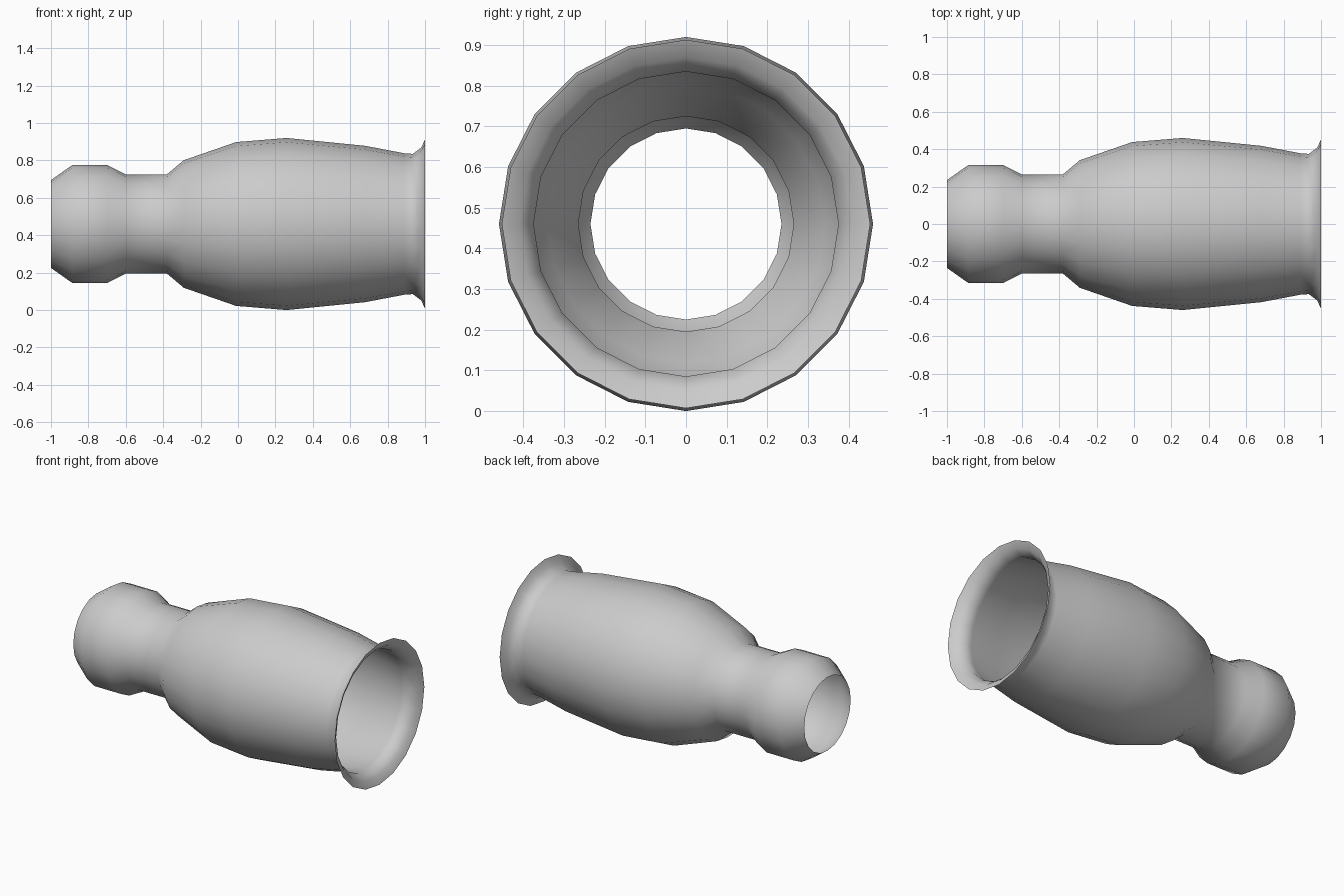
import bpy, bmesh
from math import tau, sin, cos

if "Cube" in bpy.data.objects:
    bpy.data.objects.remove(bpy.data.objects["Cube"])

SIDES = 20
AXIS_Z = 0.46

# Profile of the open sleeve: (x along the axis, radius)
profile = [
    (-1.0, 0.235), (-0.885, 0.316), (-0.70, 0.316),   # rounded collar
    (-0.60, 0.265), (-0.38, 0.265),                   # neck
    (-0.29, 0.341), (-0.01, 0.438), (0.26, 0.46),     # swelling body
    (0.68, 0.418), (0.89, 0.378), (0.935, 0.375),     # taper
    (0.98, 0.409), (1.0, 0.453),                      # flared lip
]

# Revolve the profile around the x axis, both ends open
bm = bmesh.new()
rings = [[bm.verts.new((x, r * sin(tau * i / SIDES), AXIS_Z + r * cos(tau * i / SIDES)))
          for i in range(SIDES)] for x, r in profile]
for a, b in zip(rings, rings[1:]):
    for i in range(SIDES):
        j = (i + 1) % SIDES
        face = bm.faces.new((a[i], a[j], b[j], b[i]))
        face.smooth = True

# Face outward
bm.normal_update()
for f in bm.faces:
    c = f.calc_center_median()
    if f.normal.y * c.y + f.normal.z * (c.z - AXIS_Z) < 0:
        f.normal_flip()

mesh = bpy.data.meshes.new("flared_sleeve")
bm.to_mesh(mesh)
bm.free()
bpy.context.collection.objects.link(bpy.data.objects.new("flared_sleeve", mesh))
